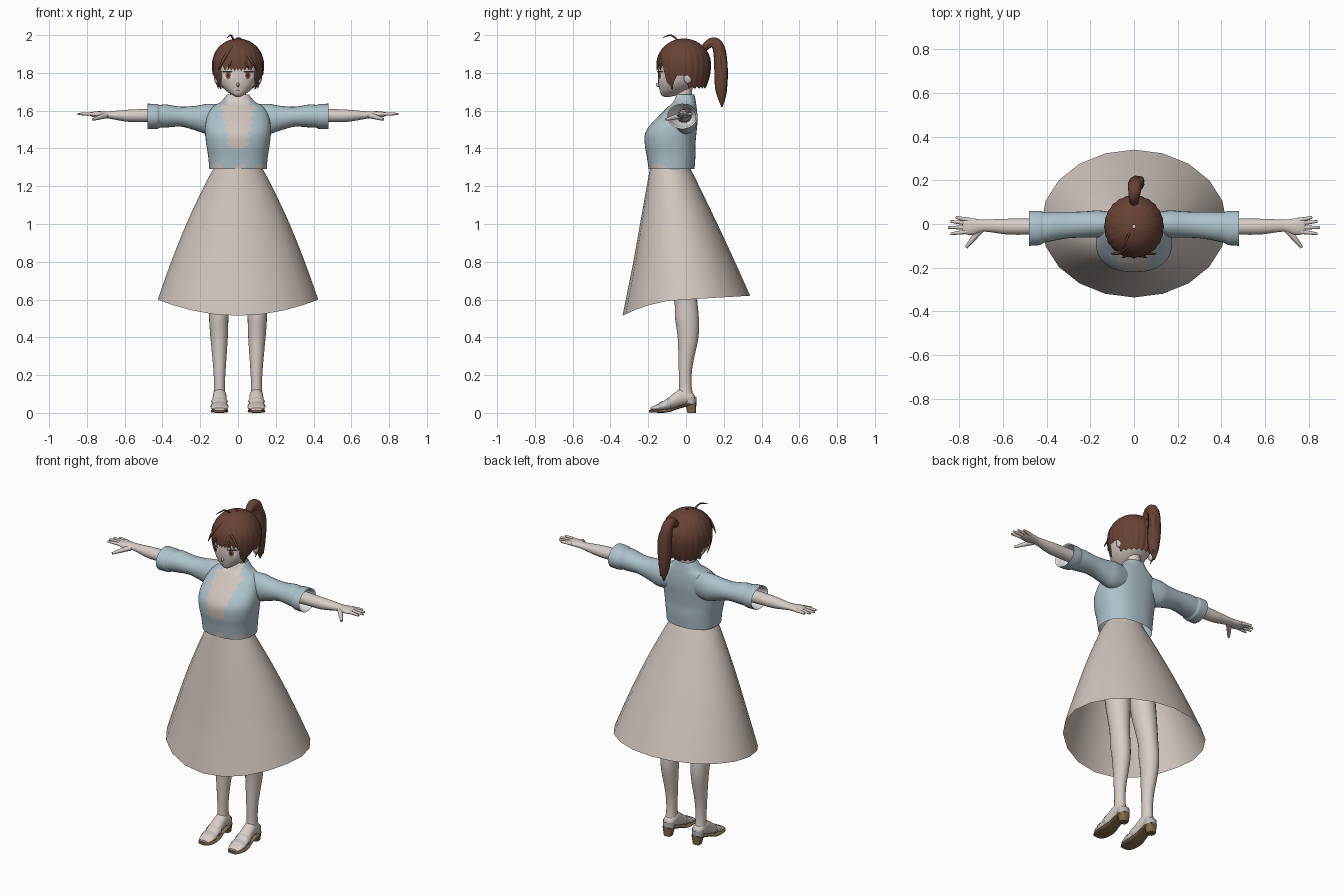
import bpy, bmesh, math
from mathutils import Vector
from mathutils.bvhtree import BVHTree

cube = bpy.data.objects.get("Cube")
if cube:
    bpy.data.objects.remove(cube, do_unlink=True)


def material(name, r, g, b):
    m = bpy.data.materials.new(name)
    m.use_nodes = True
    m.diffuse_color = (r, g, b, 1)
    node = next(n for n in m.node_tree.nodes if n.type == 'BSDF_PRINCIPLED')
    node.inputs["Base Color"].default_value = (r, g, b, 1)
    return m


SKIN = material("skin", .68, .61, .56)
DRESS = material("dress cream", .63, .56, .51)
JACKET = material("jacket blue", .42, .54, .60)
LINING = material("white lining", .82, .82, .82)
HAIR = material("hair brown", .14, .056, .037)
IRIS = material("iris red brown", .30, .08, .05)
DARK = material("dark lash", .03, .02, .02)
SOLE = material("sole brown", .22, .15, .07)
STRAP = material("sandal grey", .50, .50, .50)


def finish(name, bm, mats, angle=50):
    bmesh.ops.recalc_face_normals(bm, faces=bm.faces)
    me = bpy.data.meshes.new(name)
    bm.to_mesh(me)
    bm.free()
    for m in mats:
        me.materials.append(m)
    ob = bpy.data.objects.new(name, me)
    bpy.context.collection.objects.link(ob)
    bpy.ops.object.select_all(action='DESELECT')
    ob.select_set(True)
    bpy.context.view_layer.objects.active = ob
    bpy.ops.object.shade_smooth_by_angle(angle=math.radians(angle))
    return ob


def smooth(rows, k):
    # Catmull-Rom interpolation between section rows
    out, last = [], len(rows) - 1
    for i in range(last):
        quad = zip(rows[max(i - 1, 0)], rows[i], rows[i + 1], rows[min(i + 2, last)])
        quad = list(quad)
        for j in range(k):
            t = j / k
            out.append([.5 * (2 * b + (c - a) * t + (2 * a - 5 * b + 4 * c - d) * t * t
                              + (3 * b - a - 3 * c + d) * t ** 3) for a, b, c, d in quad])
    return out + [rows[-1]]


def skin_rings(rings, cap):
    bm = bmesh.new()
    loops = [[bm.verts.new(p) for p in ring] for ring in rings]
    n = len(loops[0])
    for lo, hi in zip(loops, loops[1:]):
        for i in range(n):
            bm.faces.new((lo[i], lo[(i + 1) % n], hi[(i + 1) % n], hi[i]))
    if cap:
        bm.faces.new(loops[0])
        bm.faces.new(loops[-1])
    return bm


def loft(name, rows, mats, axis='z', n=24, p=2, k=4, cap=True, move=None, rule=None):
    # each row: position along axis, centre a, centre b, radius a, radius b
    def point(row, i):
        pos, ca, cb, ra, rb = row
        c, s = math.cos(math.tau * i / n), math.sin(math.tau * i / n)
        a = ca + ra * math.copysign(abs(c) ** (2 / p), c)
        b = cb + rb * math.copysign(abs(s) ** (2 / p), s)
        v = {'z': (a, b, pos), 'x': (pos, a, b), 'y': (a, pos, b)}[axis]
        return move(*v) if move else v
    bm = skin_rings([[point(r, i) for i in range(n)] for r in smooth(rows, k)], cap)
    if rule:
        for f in bm.faces:
            f.material_index = rule(f.calc_center_median())
    return finish(name, bm, mats)


def front_back(rows):
    # rows given as height, half width, front y, back y
    return [(z, 0, (f + b) / 2, w, (b - f) / 2) for z, w, f, b in rows]


def tube(name, pts, mat, radius, depth=3):
    # tapered curve through (x, y, z, radius factor)
    cu = bpy.data.curves.new(name, 'CURVE')
    cu.dimensions = '3D'
    cu.bevel_depth, cu.bevel_resolution, cu.use_fill_caps = radius, depth, True
    sp = cu.splines.new('NURBS')
    sp.points.add(len(pts) - 1)
    for q, (x, y, z, r) in zip(sp.points, pts):
        q.co, q.radius = (x, y, z, 1), r
    sp.use_endpoint_u, sp.order_u, sp.resolution_u = True, 3, 6
    cu.materials.append(mat)
    ob = bpy.data.objects.new(name, cu)
    bpy.context.collection.objects.link(ob)


def ball(name, at, size, mat):
    bm = bmesh.new()
    bmesh.ops.create_uvsphere(bm, u_segments=16, v_segments=10, radius=1)
    for v in bm.verts:
        v.co = Vector(at) + v.co * Vector(size)
    finish(name, bm, [mat])


# Skirt, hem dipping at the front
def drape(x, y, z):
    t = max(0, (1.3 - z) / .7)
    return x, y, z + t * (-.085 * (y / .335) ** 2 if y < 0 else .06 * y)


loft("skirt", front_back([(1.32, .115, -.185, .015), (1.3, .125, -.19, .02),
                          (1.22, .17, -.205, .06), (1.02, .265, -.243, .155),
                          (.81, .35, -.285, .25), (.6, .425, -.336, .34)]),
     [DRESS], n=20, cap=False, move=drape)


# Jacket body with ragged front opening and hem
def jacket_rule(c):
    tooth = abs((c.z * 26) % 1 - .5) * .04
    if c.y < -.05 and 1.40 < c.z < 1.63:
        if abs(c.x) < .035 + (c.z - 1.4) * .2 + tooth:
            return 1
    if c.y < -.02 and c.z >= 1.63 and abs(c.x) < .06:
        return 2
    if c.y < -.06 and c.z < 1.3 + .025 * abs(math.sin(c.x * 40)):
        return int(math.sin(c.x * 55 + 1) > .1)
    return 0


loft("jacket_body", front_back([(1.29, .152, -.198, .045), (1.36, .158, -.208, .05),
                                (1.42, .168, -.218, .05), (1.48, .174, -.216, .055),
                                (1.53, .172, -.185, .06), (1.58, .16, -.135, .06),
                                (1.62, .135, -.095, .056), (1.648, .09, -.066, .052),
                                (1.685, .058, -.05, .045)]),
     [JACKET, DRESS, SKIN], n=128, p=2.4, k=6, cap=False, rule=jacket_rule)

# Neck and head
loft("neck", [(1.56, 0, -.01, .05, .045), (1.64, 0, -.012, .042, .042),
              (1.74, 0, -.01, .043, .045)], [SKIN])
head = loft("head", front_back([(1.672, .01, -.115, -.09), (1.685, .034, -.132, -.04),
                                (1.71, .068, -.14, .01), (1.75, .098, -.147, .06),
                                (1.81, .113, -.148, .09), (1.88, .113, -.14, .1),
                                (1.94, .075, -.1, .07), (1.965, .02, -.04, .02)]),
            [SKIN], n=32, p=2.2)
ball("nose", (0, -.146, 1.737), (.007, .014, .011), SKIN)

# Painted face details, laid on the face surface
bm = bmesh.new()
bm.from_mesh(head.data)
face_tree = BVHTree.FromBMesh(bm)
bm.free()


def plate(name, cx, cz, rx, rz, mat, lift, n=20):
    bm = bmesh.new()

    def on_face(x, z):
        hit = face_tree.ray_cast(Vector((x, -1, z)), Vector((0, 1, 0)))[0]
        return bm.verts.new((x, (hit.y if hit else -.1) - lift, z))
    mid = on_face(cx, cz)
    rim = [on_face(cx + rx * math.cos(math.tau * i / n), cz + rz * math.sin(math.tau * i / n))
           for i in range(n)]
    for i in range(n):
        bm.faces.new((mid, rim[i], rim[(i + 1) % n]))
    finish(name, bm, [mat])


for side, s in (("left", 1), ("right", -1)):
    plate(side + "_eye_white", s * .054, 1.785, .026, .02, LINING, .002)
    plate(side + "_iris", s * .052, 1.786, .014, .02, IRIS, .004)
    plate(side + "_pupil", s * .052, 1.787, .006, .01, DARK, .006)
    plate(side + "_lash", s * .056, 1.806, .028, .005, DARK, .007)
    ball(side + "_ear", (s * .113, .01, 1.775), (.014, .022, .032), SKIN)
plate("mouth", 0, 1.706, .012, .002, DARK, .002)


# Hair cap, its lower edge cut into locks
def hair_edge(d, i):
    jag = (0, .012, .026, .012)[i % 4]
    if d < 42:
        return 1.812 + jag - (.03 if 6 < d < 11 else 0)
    if d < 72:
        return 1.705 + abs(d - 56) * .004 + jag * .4
    return 1.785 if d < 98 else 1.715 + jag * .5


def hair_point(t, i, n):
    a = math.tau * i / n
    d = abs((math.degrees(a) + 180) % 360 - 180)
    if t < .6:
        r, z = math.sin(t / .6 * math.pi / 2), 1.845 + .137 * math.cos(t / .6 * math.pi / 2)
    else:
        z = 1.845 + (t - .6) / .4 * (hair_edge(d, i) - 1.845)
        r = 1 - .22 * ((1.845 - z) / .13) ** 2
    r *= 1 + .022 * t * math.cos(math.tau * i / 4)
    return .136 * r * math.sin(a), -.012 - .143 * r * math.cos(a), z


finish("hair_cap", skin_rings([[hair_point(.02 + .98 * j / 18, i, 96) for i in range(96)]
                               for j in range(19)], False), [HAIR])
tube("ponytail", [(0, .09, 1.92, .5), (0, .12, 1.965, .75), (.005, .175, 1.955, .95),
                  (.01, .187, 1.82, 1.1), (.015, .185, 1.72, 1), (.015, .19, 1.66, .6),
                  (.015, .19, 1.62, .1)], HAIR, .034)
tube("ponytail_strand", [(.01, .13, 1.95, .6), (.025, .19, 1.93, 1), (.03, .205, 1.8, 1),
                         (.03, .2, 1.65, .1)], HAIR, .02)
tube("loose_strand", [(-.02, -.04, 1.97, 1), (-.035, -.07, 2.0, 1), (-.045, -.1, 1.998, .8),
                      (-.06, -.125, 1.985, .2)], HAIR, .005)
for x, tip in ((-.09, -.105), (-.03, -.055), (.03, .06), (.085, .1)):
    tube("fringe_lock", [(-.025, -.1, 1.945, .4), (x * .8, -.145, 1.89, 1),
                         (tip, -.135 - .02 * (abs(x) < .05), 1.815, .1)], HAIR, .014)

for side, s in (("left", 1), ("right", -1)):
    # Sleeve and its pale inside
    def flip(x, y, z, s=s):
        return s * x, y, z
    loft(side + "_sleeve", [(.08, 0, 1.56, .05, .075), (.16, 0, 1.556, .062, .08),
                            (.22, -.002, 1.56, .06, .066), (.3, -.005, 1.568, .06, .053),
                            (.38, -.012, 1.572, .067, .061), (.415, -.016, 1.57, .071, .06),
                            (.43, -.018, 1.569, .078, .066), (.48, -.02, 1.57, .08, .067)],
         [JACKET], 'x', cap=False, move=flip)
    loft(side + "_sleeve_lining", [(.48, -.02, 1.57, .08, .067), (.47, -.02, 1.57, .073, .06),
                                   (.42, -.016, 1.57, .064, .052), (.37, -.01, 1.572, .04, .035)],
         [LINING], 'x', cap=False, move=flip)

    # Forearm and hand
    loft(side + "_arm", [(.34, -.008, 1.573, .04, .038), (.48, -.012, 1.574, .037, .035),
                         (.58, -.012, 1.573, .036, .032), (.66, -.008, 1.576, .029, .022),
                         (.695, -.008, 1.578, .028, .018), (.74, -.012, 1.58, .038, .017),
                         (.775, -.01, 1.581, .036, .012), (.785, -.01, 1.581, .028, .007)],
         [SKIN], 'x', move=flip)
    for finger, y, tip_x, tip_y in (("little", .018, .815, .032), ("ring", .002, .84, .012),
                                    ("middle", -.016, .85, -.016), ("index", -.034, .84, -.045)):
        tube(side + "_" + finger + "_finger", [(s * .75, y, 1.581, 1.1), (s * .8, (y + tip_y) / 2, 1.584, 1),
                                               (s * tip_x, tip_y, 1.582, .6)], SKIN, .0095)
    tube(side + "_thumb", [(s * .7, -.025, 1.574, 1.4), (s * .735, -.065, 1.565, 1.2),
                           (s * .768, -.107, 1.553, .6)], SKIN, .011)

    # Leg, foot and sandal
    loft(side + "_leg", [(1.15, .08, -.07, .075, .085), (.8, .092, -.03, .068, .075),
                         (.6, .101, -.002, .053, .061), (.5, .102, .005, .051, .063),
                         (.4, .1, .011, .046, .055), (.25, .098, -.002, .034, .037),
                         (.15, .098, -.004, .029, .033), (.08, .098, 0, .033, .04)],
         [SKIN], move=flip)
    loft(side + "_foot", [(.047, .097, .075, .015, .016), (.03, .097, .078, .032, .032),
                          (-.02, .097, .085, .036, .045), (-.07, .098, .062, .039, .038),
                          (-.12, .098, .037, .043, .024), (-.165, .098, .026, .042, .014),
                          (-.188, .098, .02, .03, .007)], [SKIN], 'y', move=flip)
    loft(side + "_sole", [(.055, .097, .052, .02, .005), (.02, .097, .046, .037, .007),
                          (-.04, .097, .028, .036, .007), (-.1, .098, .011, .045, .009),
                          (-.165, .098, .009, .045, .008), (-.197, .098, .009, .028, .007)],
         [SOLE], 'y', p=3, move=flip)
    loft(side + "_heel", [(0, .097, .03, .023, .022), (.05, .097, .026, .032, .029)],
         [SOLE], p=3, move=flip)
    for strap, y, z, rx, rz in (("toe", -.145, .03, .047, .022), ("instep", -.1, .045, .046, .033)):
        loft(side + "_" + strap + "_strap", [(y, .098, z, rx, rz), (y + .02, .098, z + .006, rx, rz + .004)],
             [STRAP], 'y', cap=False, move=flip)
    loft(side + "_heel_counter", [(.05, .097, .025, .034, .03), (.085, .097, .022, .036, .033)],
         [STRAP], cap=False, move=flip)
